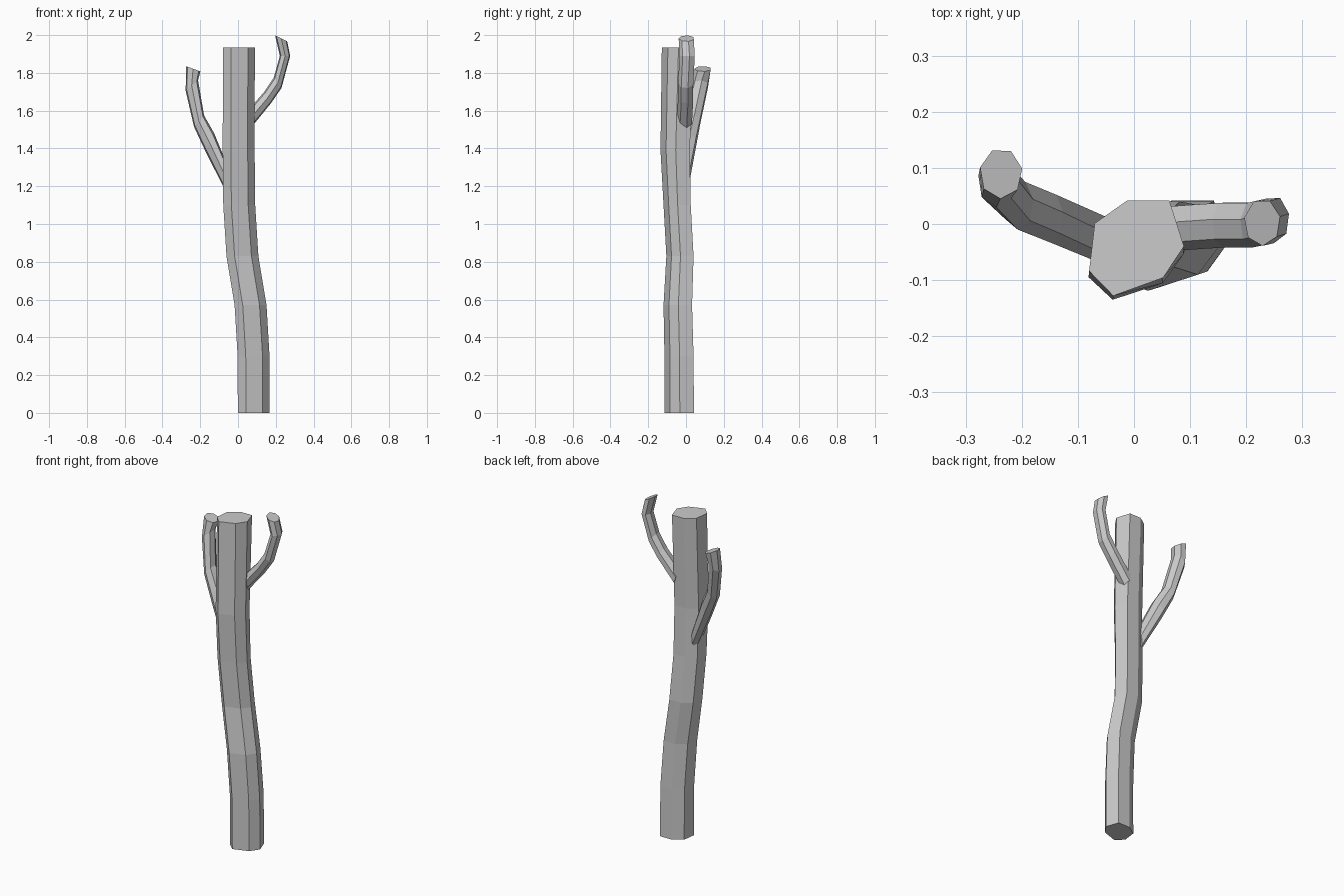
import bpy, bmesh, math
from mathutils import Vector

if "Cube" in bpy.data.objects:
    bpy.data.objects.remove(bpy.data.objects["Cube"])

SIDES = 7


def skin(name, rings):
    """Flat-shaded closed tube through a list of point rings."""
    bm = bmesh.new()
    loops = [[bm.verts.new(p) for p in ring] for ring in rings]
    for a, b in zip(loops, loops[1:]):
        for i in range(len(a)):
            j = (i + 1) % len(a)
            bm.faces.new((a[i], a[j], b[j], b[i]))
    bm.faces.new(loops[0])
    bm.faces.new(loops[-1])
    bmesh.ops.recalc_face_normals(bm, faces=bm.faces)
    mesh = bpy.data.meshes.new(name)
    bm.to_mesh(mesh)
    bm.free()
    obj = bpy.data.objects.new(name, mesh)
    bpy.context.collection.objects.link(obj)


def branch(name, stations, ry, phase):
    """Each station: outer (x, z), inner (x, z), centre y."""
    rings = []
    for (x0, z0), (x1, z1), y in stations:
        c = Vector(((x0 + x1) / 2, y, (z0 + z1) / 2))
        u = Vector(((x0 - x1) / 2, 0, (z0 - z1) / 2))
        ring = []
        for i in range(SIDES):
            a = phase + math.tau * i / SIDES
            ring.append(c + u * math.cos(a) * 1.04 + Vector((0, ry * math.sin(a), 0)))
        rings.append(ring)
    skin(name, rings)


# Trunk: irregular seven-sided section, y given as 0 (front) to 1 (back)
section = [(-0.07, 0.76), (-0.012, 1), (0.063, 1), (0.089, 0.52),
           (0.052, 0.19), (-0.037, 0), (-0.08, 0.26)]
# height, x shift, front y, back y
path = [(0, 0.079, -0.114, 0.042), (0.3, 0.078, -0.114, 0.04),
        (0.57, 0.062, -0.119, 0.032), (0.83, 0.019, -0.104, 0.04),
        (1.1, 0.002, -0.119, 0.025), (1.39, -0.001, -0.135, 0.02),
        (1.935, 0, -0.128, 0.042)]
skin("trunk", [[Vector((x + dx, y0 + t * (y1 - y0), z)) for x, t in section]
               for z, dx, y0, y1 in path])

# Upper right branch
branch("right_branch", [
    ((0.065, 1.505), (0.04, 1.585), -0.007),
    ((0.175, 1.64), (0.14, 1.70), 0.0),
    ((0.23, 1.72), (0.19, 1.775), 0.0),
    ((0.276, 1.89), (0.222, 1.89), 0.008),
    ((0.26, 1.967), (0.197, 1.998), 0.003)], 0.042, 0.25)

# Lower left branch, sweeping backwards
branch("left_branch", [
    ((-0.053, 1.15), (-0.04, 1.27), -0.03),
    ((-0.17, 1.38), (-0.127, 1.48), 0.012),
    ((-0.233, 1.516), (-0.18, 1.574), 0.035),
    ((-0.277, 1.706), (-0.212, 1.76), 0.075),
    ((-0.274, 1.835), (-0.20, 1.808), 0.09)], 0.045, 0.25)
